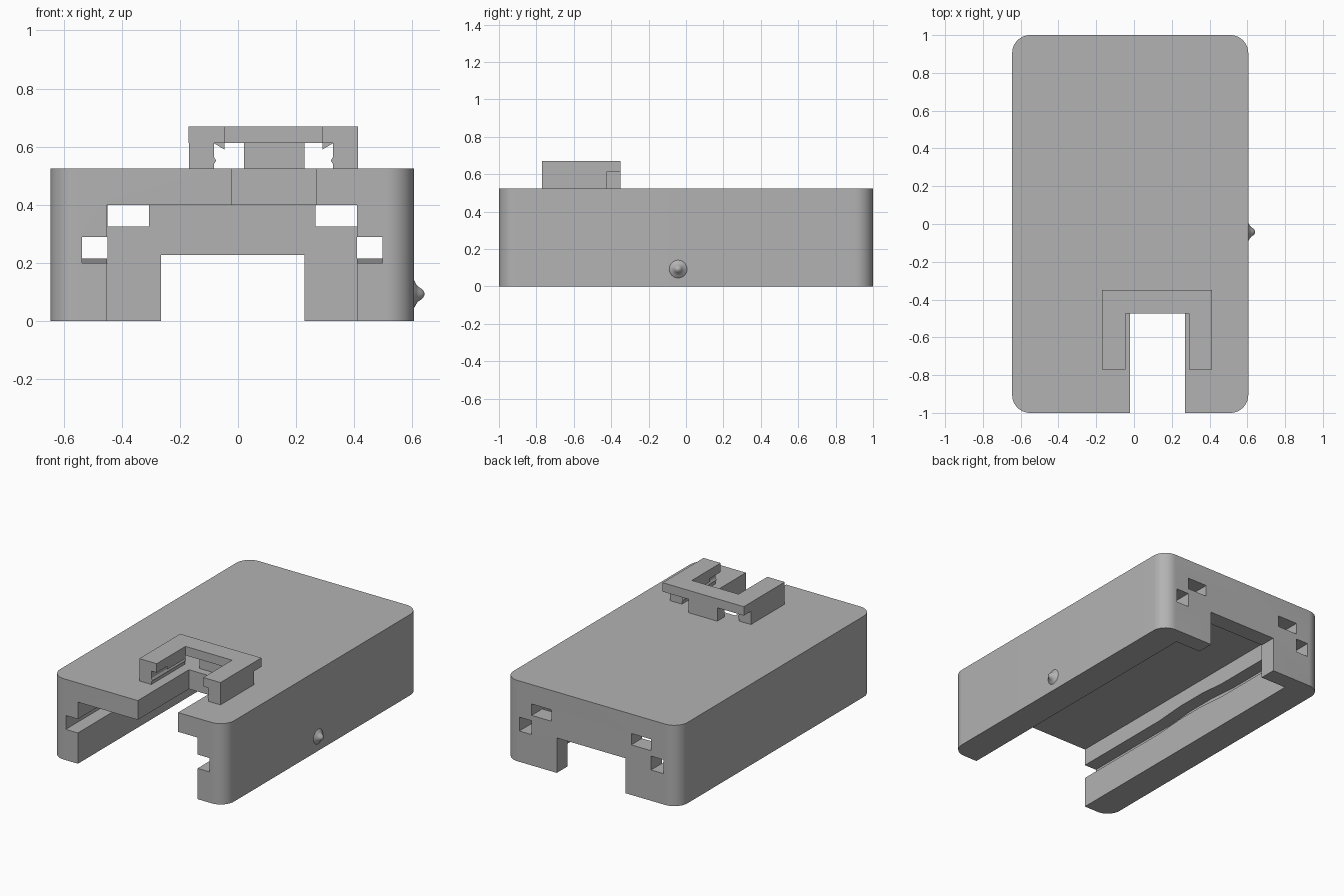
import bpy, bmesh, math

cube = bpy.data.objects.get("Cube")
if cube:
    bpy.data.objects.remove(cube, do_unlink=True)

grey = bpy.data.materials.new("plain_grey")
grey.use_nodes = True
COLOUR = (0.45, 0.45, 0.45, 1)
grey.diffuse_color = COLOUR
grey.node_tree.nodes["Principled BSDF"].inputs["Base Color"].default_value = COLOUR


def finish(name, bm):
    bmesh.ops.recalc_face_normals(bm, faces=bm.faces)
    mesh = bpy.data.meshes.new(name)
    bm.to_mesh(mesh)
    bm.free()
    mesh.materials.append(grey)
    obj = bpy.data.objects.new(name, mesh)
    bpy.context.collection.objects.link(obj)
    return obj


def prism(name, points, axis, start, end):
    """Extrude a closed outline along an axis; points are the other two coordinates."""
    bm = bmesh.new()
    place = {"x": lambda a, b, t: (t, a, b),
             "y": lambda a, b, t: (a, t, b),
             "z": lambda a, b, t: (a, b, t)}[axis]
    rings = [[bm.verts.new(place(a, b, t)) for a, b in points] for t in (start, end)]
    bm.faces.new(rings[0])
    bm.faces.new(rings[1])
    n = len(points)
    for i in range(n):
        j = (i + 1) % n
        bm.faces.new((rings[0][i], rings[0][j], rings[1][j], rings[1][i]))
    return finish(name, bm)


def box(name, x0, x1, y0, y1, z0, z1):
    return prism(name, [(x0, y0), (x1, y0), (x1, y1), (x0, y1)], "z", z0, z1)


def smooth(obj, degrees):
    bpy.ops.object.select_all(action="DESELECT")
    obj.select_set(True)
    bpy.context.view_layer.objects.active = obj
    bpy.ops.object.shade_smooth_by_angle(angle=math.radians(degrees))


def cut(target, cutter):
    mod = target.modifiers.new("cut", "BOOLEAN")
    mod.operation = "DIFFERENCE"
    mod.solver = "EXACT"
    mod.object = cutter
    bpy.context.view_layer.objects.active = target
    bpy.ops.object.modifier_apply(modifier=mod.name)
    bpy.data.objects.remove(cutter, do_unlink=True)


# Rounded shell
MID, HALF, TOP, R = -0.02, 0.625, 0.525, 0.095
outline = []
for k, (sx, sy) in enumerate([(1, 1), (-1, 1), (-1, -1), (1, -1)]):
    for i in range(13):
        a = math.radians(90 * k + 7.5 * i)
        outline.append((MID + sx * (HALF - R) + R * math.cos(a),
                        sy * (1 - R) + R * math.sin(a)))
shell = prism("shell", outline, "z", 0, TOP)

# Main cavity, rear opening and top notch
cut(shell, box("cavity", -0.45, 0.41, -1.1, 0.89, -0.1, 0.4))
cut(shell, box("rear_opening", -0.265, 0.228, 0.8, 1.1, -0.1, 0.227))
cut(shell, box("top_notch", -0.02, 0.27, -1.1, -0.475, 0.35, 0.6))

# Side grooves with a gentle rise in the middle, and rear windows
wave = [(-1.1, 0), (-0.3, 0), (-0.1, 0.015), (0.1, 0.015), (0.3, 0), (1.1, 0)]
groove = [(y, 0.2 + d) for y, d in wave] + [(y, 0.29 + d) for y, d in reversed(wave)]
for side in (-1, 1):
    inner, outer = sorted((MID + side * 0.429, MID + side * 0.517))
    cut(shell, prism("groove", groove, "x", inner, outer))
    inner, outer = sorted((MID + side * 0.287, MID + side * 0.429))
    cut(shell, box("rear_window", inner, outer, 0.8, 1.1, 0.325, 0.399))
smooth(shell, 25)

# Raised clip: U-shaped plate on two side legs and a rear post
C = 0.122
u_shape = [(-0.17, -0.77), (-0.045, -0.77), (-0.045, -0.475), (0.29, -0.475),
           (0.29, -0.77), (0.413, -0.77), (0.413, -0.35), (-0.17, -0.35)]
prism("clip_plate", u_shape, "z", 0.612, 0.67)
box("clip_rear_post", 0.02, 0.228, -0.425, -0.35, TOP, 0.612)
for side, label in ((1, "left"), (-1, "right")):
    # Leg with a small ridge on its inner face
    leg = [(0.291, TOP), (0.205, TOP), (0.205, 0.54), (0.197, 0.552),
           (0.205, 0.565), (0.205, 0.612), (0.291, 0.612)]
    prism(label + "_clip_leg", [(C + side * x, z) for x, z in leg], "y", -0.77, -0.425)
    lip = [(0.168, 0.612), (0.205, 0.612), (0.168, 0.59)]
    prism(label + "_clip_lip", [(C + side * x, z) for x, z in lip], "y", -0.66, -0.475)

# Flared side nub, turned around the x axis
profile = [(0.6, 0.052), (0.607, 0.046), (0.613, 0.034), (0.621, 0.025),
           (0.63, 0.019), (0.637, 0.012), (0.641, 0.005)]
bm = bmesh.new()
SIDES = 32
rings = []
for x, r in profile:
    rings.append([bm.verts.new((x, -0.042 + r * math.cos(2 * math.pi * i / SIDES),
                                0.093 + r * math.sin(2 * math.pi * i / SIDES)))
                  for i in range(SIDES)])
for a, b in zip(rings, rings[1:]):
    for i in range(SIDES):
        j = (i + 1) % SIDES
        bm.faces.new((a[i], a[j], b[j], b[i]))
bm.faces.new(rings[0])
bm.faces.new(rings[-1])
smooth(finish("side_nub", bm), 40)
